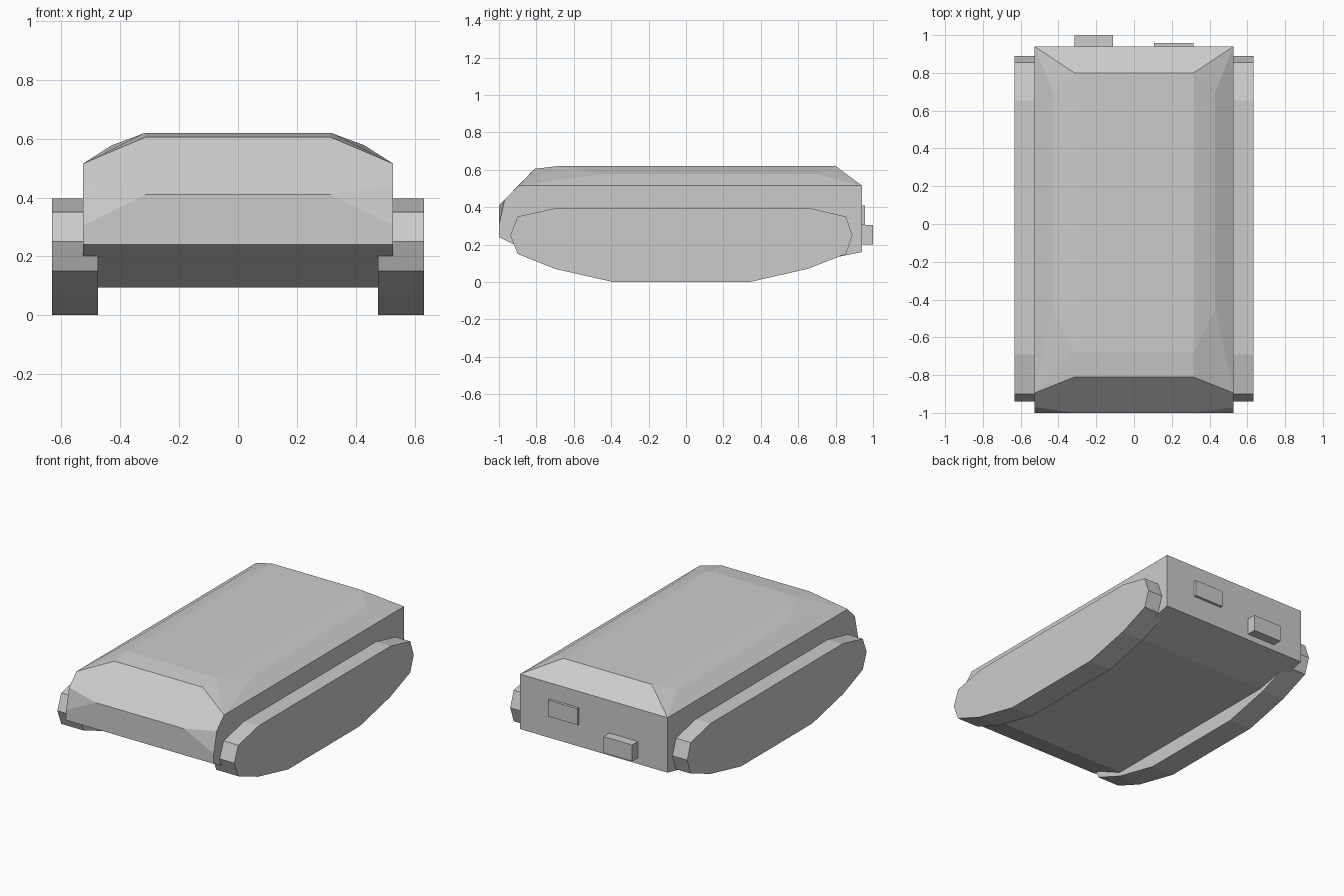
import bpy
import bmesh

cube = bpy.data.objects.get("Cube")
if cube:
    bpy.data.objects.remove(cube, do_unlink=True)

GREY = (0.6, 0.6, 0.6, 1)
paint = bpy.data.materials.new("plain grey")
paint.use_nodes = True
paint.diffuse_color = GREY
paint.node_tree.nodes["Principled BSDF"].inputs["Base Color"].default_value = GREY


def finish(name, bm):
    bmesh.ops.recalc_face_normals(bm, faces=bm.faces)
    mesh = bpy.data.meshes.new(name)
    bm.to_mesh(mesh)
    bm.free()
    mesh.materials.append(paint)
    obj = bpy.data.objects.new(name, mesh)
    bpy.context.collection.objects.link(obj)
    return obj


def extrude_profile(name, profile, x0, x1):
    """Side outline (y, z) swept across from x0 to x1."""
    bm = bmesh.new()
    face = bm.faces.new([bm.verts.new((x0, y, z)) for y, z in profile])
    swept = bmesh.ops.extrude_face_region(bm, geom=[face])["geom"]
    verts = [g for g in swept if isinstance(g, bmesh.types.BMVert)]
    bmesh.ops.translate(bm, verts=verts, vec=(x1 - x0, 0, 0))
    return finish(name, bm)


def box(name, x, y, z):
    outline = [(y[0], z[0]), (y[1], z[0]), (y[1], z[1]), (y[0], z[1])]
    return extrude_profile(name, outline, *x)


# Hull: convex faceted shell from mirrored corner points
ROOF, SHOULDER, SIDE = 0.315, 0.43, 0.527
corners = {
    ROOF: [(-1, 0.41), (-0.81, 0.605), (-0.68, 0.62), (0.80, 0.62)],
    SHOULDER: [(-0.45, 0.577), (0.70, 0.577)],
    SIDE: [(-1, 0.24), (-1, 0.305), (-0.97, 0.44), (-0.895, 0.515),
           (0.94, 0.515), (0.94, 0.16), (0.62, 0.095), (-0.70, 0.095)],
}
bm = bmesh.new()
for x, points in corners.items():
    for y, z in points:
        for side in (-1, 1):
            bm.verts.new((side * x, y, z))
bmesh.ops.convex_hull(bm, input=bm.verts)
bmesh.ops.dissolve_limit(bm, angle_limit=0.03, verts=bm.verts, edges=bm.edges)
finish("hull", bm)

# Tracks: one closed outline on each side
track = [(-0.94, 0.25), (-0.90, 0.35), (-0.69, 0.396), (0.655, 0.396),
         (0.855, 0.35), (0.89, 0.25), (0.855, 0.15), (0.65, 0.07),
         (0.34, 0), (-0.39, 0), (-0.70, 0.07), (-0.90, 0.15)]
for name, side in (("left_track", 1), ("right_track", -1)):
    extrude_profile(name, track, side * 0.475, side * 0.632)

# Rear fittings
box("rear_storage_box", (-0.315, -0.11), (0.93, 1.0), (0.20, 0.305))
box("rear_hatch_plate", (0.105, 0.315), (0.93, 0.957), (0.305, 0.41))
